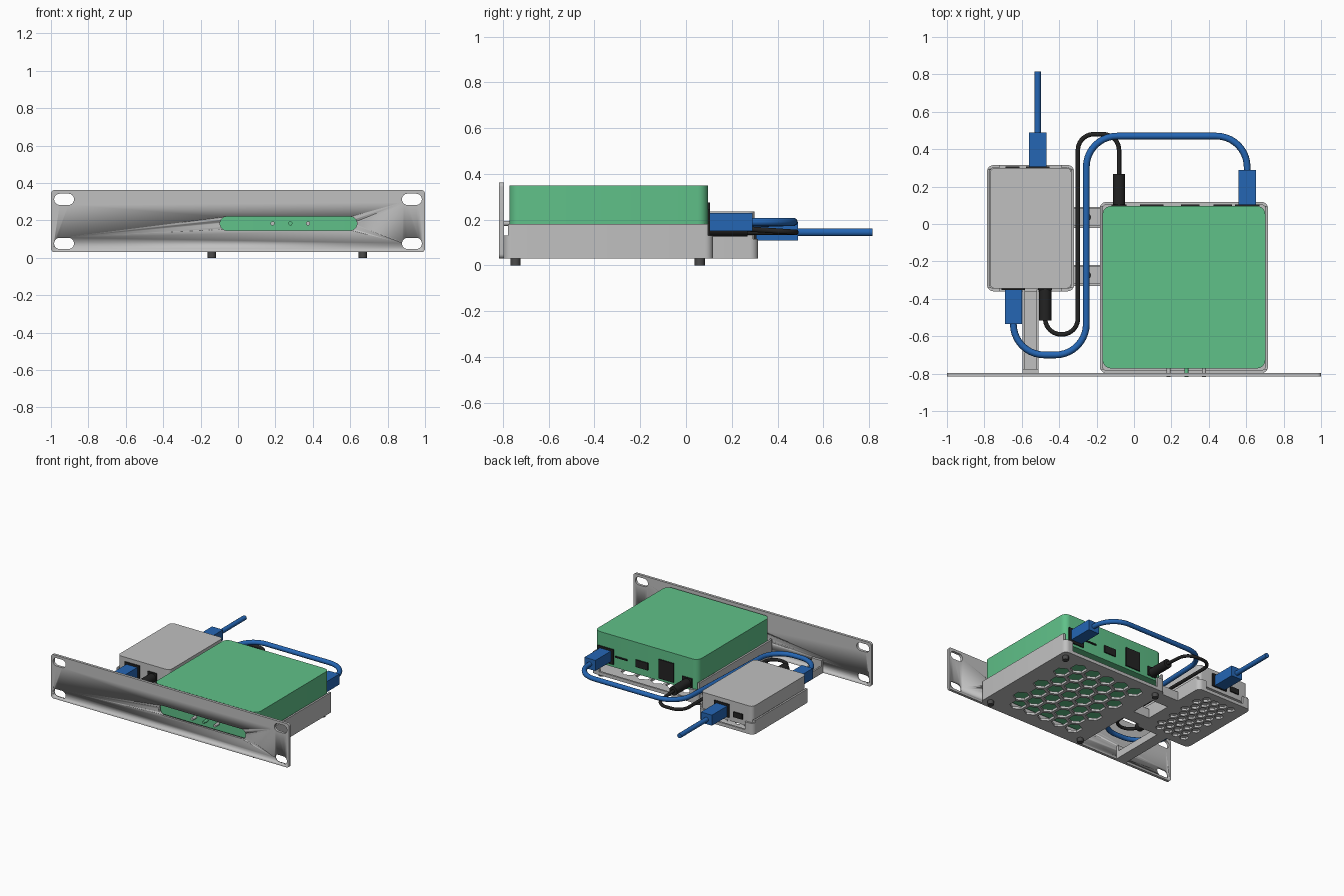
import bpy, bmesh, math
from mathutils import Vector, Matrix

if "Cube" in bpy.data.objects:
    bpy.data.objects.remove(bpy.data.objects["Cube"])


def material(name, rgb):
    m = bpy.data.materials.new(name)
    m.diffuse_color = (*rgb, 1)
    m.use_nodes = True
    m.node_tree.nodes["Principled BSDF"].inputs["Base Color"].default_value = m.diffuse_color
    return m


GRAY = material("light gray", (0.53, 0.53, 0.53))
GREEN = material("green", (0.117, 0.533, 0.25))
BLUE = material("blue", (0.018, 0.133, 0.456))
BLACK = material("black", (0.017, 0.017, 0.017))
DARK = material("dark gray", (0.07, 0.07, 0.07))


def finish(name, bm, mat):
    bmesh.ops.recalc_face_normals(bm, faces=bm.faces)
    me = bpy.data.meshes.new(name)
    bm.to_mesh(me)
    bm.free()
    me.materials.append(mat)
    ob = bpy.data.objects.new(name, me)
    bpy.context.collection.objects.link(ob)
    return ob


def smooth(ob):
    bpy.ops.object.select_all(action='DESELECT')
    ob.select_set(True)
    bpy.context.view_layer.objects.active = ob
    bpy.ops.object.shade_smooth_by_angle(angle=math.radians(30))


def block(name, x, y, z, mat, r=0, axis=2, seg=6):
    """Box from ranges, with the edges along one axis rounded."""
    bm = bmesh.new()
    bmesh.ops.create_cube(bm, size=1)
    for v in bm.verts:
        v.co = Vector([(a + b) / 2 + c * (b - a) for (a, b), c in zip((x, y, z), v.co)])
    if r:
        edges = [e for e in bm.edges
                 if abs((e.verts[0].co - e.verts[1].co).normalized()[axis]) > 0.9]
        bmesh.ops.bevel(bm, geom=edges, offset=r, segments=seg, affect='EDGES', profile=0.5)
    ob = finish(name, bm, mat)
    if r:
        smooth(ob)
    return ob


def cylinder(name, centre, r, depth, mat, axis='Z', sides=20):
    bm = bmesh.new()
    bmesh.ops.create_cone(bm, cap_ends=True, segments=sides, radius1=r, radius2=r, depth=depth)
    rot = Matrix.Rotation(math.pi / 2, 4, 'X') if axis == 'Y' else Matrix()
    bmesh.ops.transform(bm, verts=bm.verts, matrix=Matrix.Translation(centre) @ rot)
    ob = finish(name, bm, mat)
    smooth(ob)
    return ob


def cut(ob, *cutters):
    """Subtract the cutters, bake the result and drop the cutters."""
    for c in cutters:
        m = ob.modifiers.new("cut", 'BOOLEAN')
        m.operation, m.solver, m.object = 'DIFFERENCE', 'EXACT', c
    bpy.context.view_layer.update()
    dg = bpy.context.evaluated_depsgraph_get()
    me = bpy.data.meshes.new_from_object(ob.evaluated_get(dg))
    ob.modifiers.clear()
    ob.data = me
    for c in cutters:
        bpy.data.objects.remove(c)


def hex_grid(x, y, pitch, flat):
    """Hexagonal prisms filling a rectangle, as one cutter through the floor."""
    bm = bmesh.new()
    row = pitch * 0.866
    rows = int((y[1] - y[0] - flat) / row) + 1
    cols = int((x[1] - x[0] - flat) / pitch + 0.5)
    cx, cy = sum(x) / 2, sum(y) / 2
    for j in range(rows):
        for i in range(cols):
            px = cx + (i - (cols - 1) / 2 + (0.25 if j % 2 else -0.25)) * pitch
            py = cy + (j - (rows - 1) / 2) * row
            bmesh.ops.create_cone(bm, cap_ends=True, segments=6, radius1=flat / 1.732,
                                  radius2=flat / 1.732, depth=0.2,
                                  matrix=Matrix.Translation((px, py, 0.03)))
    return finish("hex_cutter", bm, GRAY)


def tray(name, x, y, top, end_top, front_open, pitch, flat, margin):
    """Open tray: honeycomb floor, high side walls, corner posts at the ends."""
    ob = block(name, x, y, (0.03, top), GRAY, r=0.035)
    t = 0.014
    cutters = [block("hollow", (x[0] + t, x[1] - t), (y[0] + t, y[1] - t), (0.048, 1), GRAY, r=0.025)]
    for k, (a, b) in enumerate(((y[0] - 0.1, y[0] + 0.02), (y[1] - 0.022, y[1] + 0.1))):
        cutters.append(block("end_cut", (x[0] - 1, x[1] + 1), (a, b), (end_top, 1), GRAY))
        if k or front_open:
            cutters.append(block("opening", (x[0] + 0.07, x[1] - 0.07), (a, b), (0.055, 0.9), GRAY))
    cutters.append(hex_grid((x[0] + margin, x[1] - margin), (y[0] + margin, y[1] - margin), pitch, flat))
    cut(ob, *cutters)


def cable(name, pts, fillet, r, mat):
    """Round cable along a polyline with filleted corners."""
    pts = [Vector(p) for p in pts]
    path = [pts[0]]
    for a, b, c in zip(pts, pts[1:], pts[2:]):
        d1, d2 = (a - b), (c - b)
        f = min(fillet, d1.length * 0.98, d2.length * 0.98)
        p, q = b + d1.normalized() * f, b + d2.normalized() * f
        for i in range(11):
            u = i / 10 * math.pi / 2
            path.append(b + (p - b) * (1 - math.sin(u)) + (q - b) * (1 - math.cos(u)))
    path.append(pts[-1])
    cu = bpy.data.curves.new(name, 'CURVE')
    cu.dimensions = '3D'
    cu.bevel_depth, cu.bevel_resolution, cu.use_fill_caps = r, 3, True
    sp = cu.splines.new('POLY')
    sp.points.add(len(path) - 1)
    for s, p in zip(sp.points, path):
        s.co = (*p, 1)
    cu.materials.append(mat)
    ob = bpy.data.objects.new(name, cu)
    bpy.context.collection.objects.link(ob)


# Front rack panel with mounting slots and a window
panel = block("front_panel", (-1, 1), (-0.816, -0.796), (0.03, 0.363), GRAY, r=0.02, axis=1)
slots = [block("slot", (sx * 0.93 - 0.053, sx * 0.93 + 0.053), (-0.9, -0.7), (z - 0.03, z + 0.03),
               GRAY, r=0.0295, axis=1) for sx in (-1, 1) for z in (0.313, 0.077)]
window = block("window", (-0.096, 0.636), (-0.9, -0.7), (0.147, 0.22), GRAY, r=0.036, axis=1, seg=10)
cut(panel, window, *slots)

# Large tray with feet, and the computer in it
tray("large_tray", (-0.183, 0.717), (-0.797, 0.118), 0.182, 0.13, False, 0.125, 0.103, 0.06)
for fx in (-0.14, 0.667):
    for fy in (-0.745, 0.06):
        cylinder("foot", (fx, fy, 0.016), 0.022, 0.032, DARK)
block("computer_case", (-0.168, 0.702), (-0.772, 0.096), (0.11, 0.35), GREEN, r=0.045)
for i, bx in enumerate((0.185, 0.28, 0.375)):
    cylinder("front_button", (bx, -0.794, 0.184), 0.011, 0.046, GREEN if i == 1 else GRAY, 'Y')

# Small tray and the network switch in it
tray("small_tray", (-0.786, -0.32), (-0.36, 0.315), 0.135, 0.115, True, 0.072, 0.056, 0.06)
block("switch_case", (-0.771, -0.334), (-0.345, 0.3), (0.08, 0.236), GRAY, r=0.03)

# Bridges joining the trays, with a bolt each
for by in (0.035, -0.275):
    block("bridge_plate", (-0.325, -0.178), (by - 0.055, by + 0.055), (0.03, 0.046), GRAY)
    for s in (-1, 1):
        block("bridge_flange", (-0.325, -0.178), (by + s * 0.05 - 0.006, by + s * 0.05 + 0.006),
              (0.03, 0.1), GRAY)
    cylinder("bridge_bolt", (-0.25, by, 0.052), 0.02, 0.02, DARK)

# Support bar from the small tray to the panel
block("support_bar", (-0.595, -0.51), (-0.8, -0.35), (0.03, 0.046), GRAY)
for sx in (-0.589, -0.516):
    block("support_rib", (sx - 0.006, sx + 0.006), (-0.8, -0.35), (0.03, 0.085), GRAY)
block("support_tab", (-0.595, -0.51), (-0.8, -0.776), (0.03, 0.13), GRAY)

# Ports as thin plates: centre x, face y, width, z range
for px, py, w, z0, z1 in ((0.605, 0.1, 0.13, 0.13, 0.245), (0.475, 0.1, 0.1, 0.19, 0.2),
                          (0.3, 0.1, 0.1, 0.165, 0.22), (0.095, 0.1, 0.125, 0.13, 0.275),
                          (-0.08, 0.1, 0.08, 0.13, 0.2), (-0.515, 0.304, 0.125, 0.105, 0.205),
                          (-0.65, 0.304, 0.075, 0.12, 0.16), (-0.645, -0.349, 0.125, 0.105, 0.205),
                          (-0.475, -0.349, 0.075, 0.115, 0.185)):
    block("port", (px - w / 2, px + w / 2), (py - 0.0045, py + 0.0045), (z0, z1), BLACK)

# Network plugs
for px, y, z in ((0.605, (0.1, 0.29), 0.19), (-0.645, (-0.535, -0.345), 0.15),
                 (-0.515, (0.3, 0.49), 0.15)):
    block("network_plug", (px - 0.046, px + 0.046), y, (z - 0.04, z + 0.04), BLUE)

# Power plugs
cylinder("power_plug", (-0.08, 0.182, 0.16), 0.033, 0.172, BLACK, 'Y')
cylinder("power_plug", (-0.475, -0.43, 0.145), 0.033, 0.172, BLACK, 'Y')

# Cables
cable("patch_cable", [(0.605, 0.28, 0.19), (0.605, 0.47, 0.19), (-0.255, 0.47, 0.19),
                      (-0.255, -0.7, 0.15), (-0.645, -0.7, 0.15), (-0.645, -0.53, 0.15)],
      0.165, 0.018, BLUE)
cable("uplink_cable", [(-0.515, 0.48, 0.145), (-0.515, 0.815, 0.145)], 0.1, 0.018, BLUE)
cable("power_cable", [(-0.08, 0.26, 0.16), (-0.08, 0.48, 0.145), (-0.3, 0.48, 0.145),
                      (-0.3, -0.59, 0.145), (-0.475, -0.59, 0.145), (-0.475, -0.5, 0.145)],
      0.085, 0.012, BLACK)
